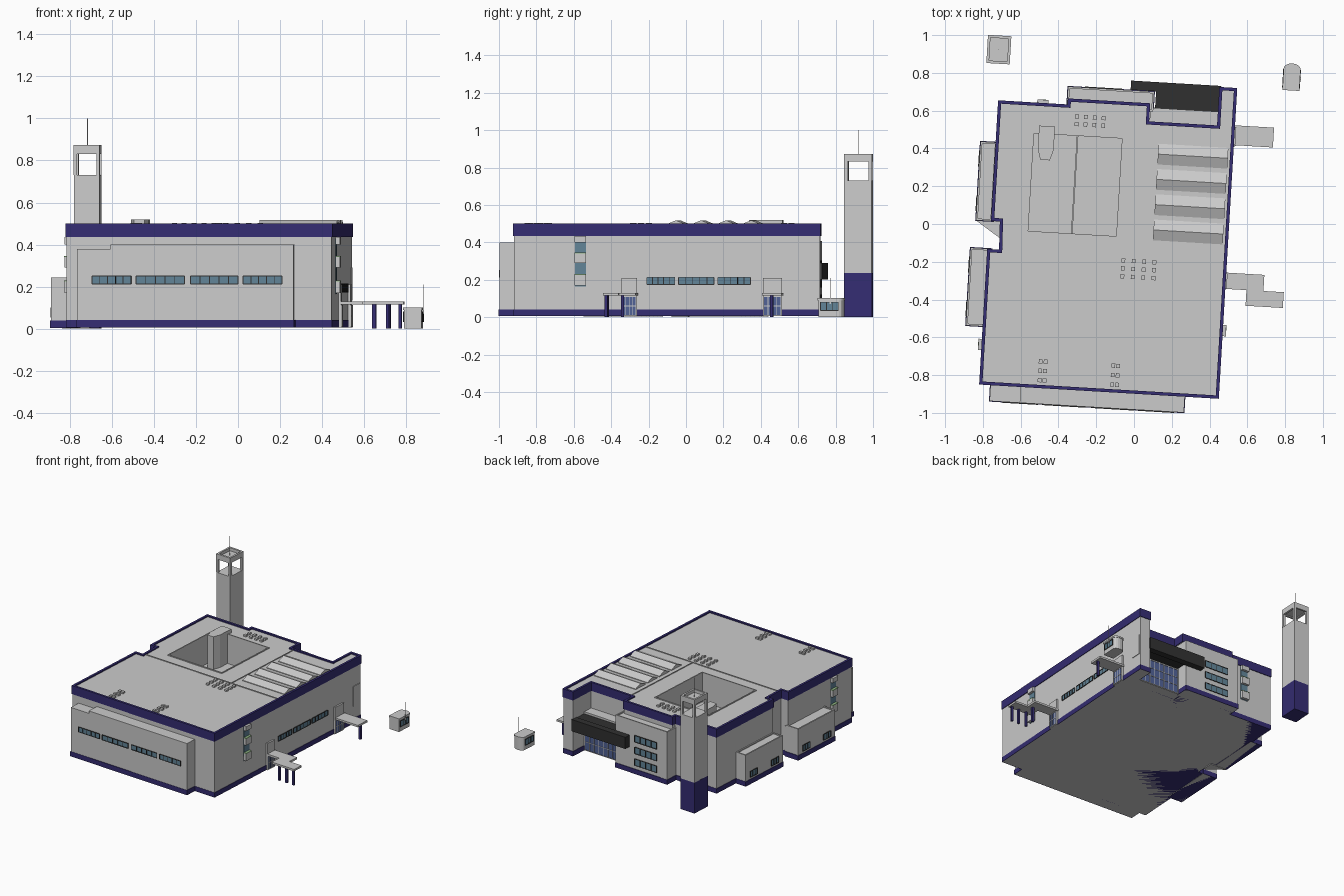
import bpy, bmesh, math
from mathutils import Vector

if "Cube" in bpy.data.objects:
    bpy.data.objects.remove(bpy.data.objects["Cube"])

TURN = math.radians(-3.4)      # the whole site is turned slightly on the grid


def material(name, rgb):
    m = bpy.data.materials.new(name)
    m.diffuse_color = (*rgb, 1)
    m.use_nodes = True
    m.node_tree.nodes["Principled BSDF"].inputs["Base Color"].default_value = m.diffuse_color
    return m


BLUE = material("blue_trim", (0.035, 0.026, 0.17))
GLASS = material("glass", (0.12, 0.23, 0.31))
DOOR = material("door_glass", (0.08, 0.12, 0.3))
DARK = material("dark_metal", (0.03, 0.03, 0.03))
GREEN = material("green_trim", (0.3, 0.5, 0.25))


def finish(name, bm, mat=None):
    bmesh.ops.recalc_face_normals(bm, faces=bm.faces)
    me = bpy.data.meshes.new(name)
    bm.to_mesh(me)
    bm.free()
    ob = bpy.data.objects.new(name, me)
    ob.rotation_euler.z = TURN
    bpy.context.collection.objects.link(ob)
    if mat:
        me.materials.append(mat)
    return ob


def boxes(name, items, mat=None):
    """One object from boxes given as (x0, x1, y0, y1, z0, z1)."""
    bm = bmesh.new()
    for b in items:
        vs = bmesh.ops.create_cube(bm, size=1)["verts"]
        for v in vs:
            v.co = Vector(((b[2*i] + b[2*i+1]) / 2 + v.co[i] * (b[2*i+1] - b[2*i])) for i in range(3))
    return finish(name, bm, mat)


def prism(name, pts, z0, z1, mat=None):
    bm = bmesh.new()
    f = bm.faces.new([bm.verts.new((x, y, z0)) for x, y in pts])
    up = bmesh.ops.extrude_face_region(bm, geom=[f])["geom"]
    bmesh.ops.translate(bm, vec=(0, 0, z1 - z0), verts=[g for g in up if isinstance(g, bmesh.types.BMVert)])
    return finish(name, bm, mat)


def offset(pts, d):
    """Mitred outward offset of a counter-clockwise outline."""
    out = []
    for i, p in enumerate(pts):
        p, a, b = Vector(p), Vector(pts[i - 1]), Vector(pts[(i + 1) % len(pts)])
        e, f = (p - a).normalized(), (b - p).normalized()
        n, m = Vector((e.y, -e.x)), Vector((f.y, -f.x))
        out.append(tuple(p + (n + m) * d / (1 + n.dot(m))))
    return out


def ring(name, pts, d_out, d_in, z0, z1, mat):
    bm = bmesh.new()
    loops = [[bm.verts.new((x, y, z)) for x, y in offset(pts, d)]
             for d, z in ((d_out, z0), (d_out, z1), (d_in, z1), (d_in, z0))]
    n = len(pts)
    for k in range(4):
        a, b = loops[k], loops[(k + 1) % 4]
        for i in range(n):
            j = (i + 1) % n
            bm.faces.new((a[i], a[j], b[j], b[i]))
    return finish(name, bm, mat)


def window(name, axis, pos, out, a0, a1, z0, z1, n=5, glass=GLASS, rows=1):
    """Framed glass strip on a wall facing along axis (out is +1 or -1)."""
    def b(u0, u1, w0, w1, d):
        p = sorted((pos - out * 0.004, pos + out * d))
        return (*p, u0, u1, w0, w1) if axis == "x" else (u0, u1, *p, w0, w1)
    boxes(name + "_glass", [b(a0, a1, z0, z1, 0.002)], glass)
    t = 0.002
    bars = [b(a0 + (a1 - a0) * i / n - t, a0 + (a1 - a0) * i / n + t, z0, z1, 0.005) for i in range(n + 1)]
    bars += [b(a0, a1, z0 + (z1 - z0) * i / rows - t, z0 + (z1 - z0) * i / rows + t, 0.005) for i in range(rows + 1)]
    boxes(name + "_frame", bars, DARK if glass == GLASS else None)


# main building
PLAN = [(-.763, -.892), (.498, -.892), (.498, .746), (.413, .746), (.413, .542), (.043, .542), (.043, .638),
        (-.384, .638), (-.384, .606), (-.752, .606), (-.752, -.024), (-.705, -.024), (-.70, -.183), (-.763, -.183)]
walls = prism("walls", PLAN, 0.005, 0.49)
pit = boxes("courtyard_cutter", [(-.557, -.09, -.07, .448, .27, .6)])
mod = walls.modifiers.new("courtyard", "BOOLEAN")
mod.object, mod.operation, mod.solver = pit, "DIFFERENCE", "EXACT"
bpy.context.view_layer.objects.active = walls
walls.select_set(True)
bpy.ops.object.modifier_apply(modifier="courtyard")
bpy.data.objects.remove(pit)
ring("roof_band", PLAN, 0.005, -0.012, 0.435, 0.5, BLUE)
prism("base_band", offset(PLAN, 0.003), 0.005, 0.042, BLUE)

# roof: courtyard kerb and divider, seam ridges, stair housing
ring("courtyard_kerb", [(-.557, -.07), (-.09, -.07), (-.09, .448), (-.557, .448)], .008, 0, .485, .496, None)
boxes("courtyard_divider", [(-.33, -.322, -.07, .448, .27, .285)])
boxes("roof_seams", [(-.69, .49, -.166, -.16, .488, .495), (.066, .072, -.16, .53, .488, .495)])
hx, hy, hw = -.49, .365, .042
prism("stair_housing", [(hx + hw, hy + .125), (hx - hw, hy + .125), (hx - hw, hy), (hx - .025, hy - .055),
                        (hx + .025, hy - .055), (hx + hw, hy)], .26, .52)

# ridged skylights
for i in range(4):
    y = -.025 + i * .134
    bm = bmesh.new()
    ends = [[bm.verts.new((x, y + dy, z)) for dy, z in ((-.055, .488), (.055, .488), (.055, .495), (0, .518), (-.055, .495))]
            for x in (.105, .475)]
    bm.faces.new(ends[0])
    bm.faces.new(ends[1])
    for k in range(5):
        bm.faces.new((ends[0][k], ends[0][k - 1], ends[1][k - 1], ends[1][k]))
    finish(f"skylight_{i}", bm)

# grids of little roof vents: first corner, columns, rows, pitch
vents = []
for x, y, nx, ny, px, py in ((-.335, .51, 4, 2, .047, .04), (-.045, -.28, 4, 3, .055, .042),
                             (-.45, -.855, 2, 3, .026, .05), (-.065, -.855, 2, 3, .026, .05)):
    vents += [(x + i*px - .01, x + i*px + .01, y + j*py - .011, y + j*py + .011, .488, .503)
              for i in range(nx) for j in range(ny)]
boxes("roof_vents", vents)

# front bay with stepped top
boxes("front_bay", [(-.708, -.548, -.981, -.88, .005, .38), (-.548, .323, -.981, -.88, .005, .40)])
boxes("front_bay_base", [(-.711, .326, -.984, -.88, .005, .042)], BLUE)
for i, (a, b) in enumerate(((-.637, -.452), (-.427, -.197), (-.167, .058), (.083, .268))):
    window(f"front_window_{i}", "y", -.981, -1, a, b, .213, .25)

# left bays with rimmed roofs and low windows
for k, (x, y0, y1) in enumerate(((-.837, -.03, .388), (-.857, -.589, -.176))):
    boxes(f"left_bay_{k}", [(x, -.74, y0, y1, .003, .235)])
    ring(f"left_bay_rim_{k}", [(x, y0), (-.75, y0), (-.75, y1), (x, y1)], 0, -.01, .23, .243, None)
    boxes(f"left_bay_base_{k}", [(x - .003, -.74, y0 - .003, y1 + .003, .003, .04)], BLUE)
    for j, y in enumerate((y0 + .05, y1 - .13)):
        window(f"left_window_{k}_{j}", "x", x, -1, y, y + .08, .055, .1, 3)
prism("left_entry_slab", [(-.837, -.03), (-.70, -.12), (-.70, -.03)], 0, .02)

# right side windows, service panel
for i, (a, b) in enumerate(((-.18, -.03), (-.01, .18), (.2, .375))):
    window(f"right_window_{i}", "x", .498, 1, a, b, .175, .213)
boxes("service_panel", [(.49, .503, .66, .735, .135, .29)])

# right side entrances with canopies on posts
for i, (a, b) in enumerate(((-.315, -.232), (.442, .545))):
    boxes(f"portal_{i}", [(.49, .51, a, b, .005, .21)])
    window(f"side_door_{i}", "x", .51, 1, a + .005, b - .005, .01, .11, 4, DOOR, 2)
boxes("side_canopy_0", [(.49, .705, -.314, -.228, .115, .13), (.615, .813, -.397, -.3135, .115, .13)])
boxes("side_canopy_1", [(.49, .71, .448, .553, .115, .13)])
boxes("canopy_posts", [(x - .008, x + .008, y - .008, y + .008, 0, .116) for x, y in
                       ((.67, -.30), (.67, -.38), (.735, -.38), (.795, -.38), (.69, .5))], BLUE)

# balcony columns on three walls
def balconies(name, axis, pos, out, a):
    def b(z0, z1, d, grow=0):
        p = sorted((pos - out * .01, pos + out * d))
        s = (a - .03 - grow, a + .03 + grow)
        return (*p, *s, z0, z1) if axis == "x" else (*s, *p, z0, z1)
    boxes(name + "_glass", [b(.165, .43, .003)], GLASS)
    boxes(name + "_ledges", [b(.17, .225, .022), b(.29, .34, .022), b(.40, .435, .022)])
    boxes(name + "_rails", [b(.225, .23, .023), b(.34, .346, .023)], GREEN)


balconies("right_balcony", "x", .498, 1, -.535)
balconies("left_balcony", "x", -.763, -1, -.685)
balconies("back_balcony", "y", .606, 1, -.52)

# back bay with three rows of windows
boxes("back_bay", [(-.392, .066, .60, .706, .005, .40)])
ring("back_bay_rim", [(-.392, .6), (.066, .6), (.066, .706), (-.392, .706)], 0, -.01, .395, .408, None)
boxes("back_bay_base", [(-.395, .069, .60, .709, .005, .042)], BLUE)
for i in range(3):
    window(f"back_window_{i}", "y", .706, 1, -.3, -.105, .07 + i * .09, .12 + i * .09, 4)

# main entrance: glazed vestibule under a dark canopy
boxes("vestibule", [(.05, .42, .53, .62, .005, .3)])
window("main_doors", "y", .62, 1, .075, .405, .01, .2, 8, DOOR, 3)
boxes("main_canopy", [(.075, .416, .615, .72, .21, .285)], DARK)
boxes("main_canopy_fascia", [(-.06, .418, .708, .757, .2, .29)], DARK)

# tower: blue foot, shaft, open lantern, aerial
tx, ty, tw, td = -.769, .879, .062, .0745
def slab(z0, z1, s=0):
    return (tx - tw + s, tx + tw - s, ty - td + s, ty + td - s, z0, z1)


boxes("tower_foot", [slab(0, .235)], BLUE)
boxes("tower_shaft", [slab(.235, .73, .001)])
posts = [(tx + i * (tw - .008) - .008, tx + i * (tw - .008) + .008,
          ty + j * (td - .009) - .009, ty + j * (td - .009) + .009, .73, .835) for i in (-1, 1) for j in (-1, 1)]
boxes("tower_lantern_posts", posts)
ring("tower_crown", [(tx - tw, ty - td), (tx + tw, ty - td), (tx + tw, ty + td), (tx - tw, ty + td)], 0, -.014, .832, .873, None)
boxes("tower_lid", [slab(.84, .85, .01)])
boxes("tower_aerial", [(tx - .0015, tx + .0015, ty - .0015, ty + .0015, .85, 1.0)])

# gate booth with rounded back
bx, by = .787, .82
arc = [(bx + .042 * math.cos(t * math.pi / 8), by + .05 + .025 * math.sin(t * math.pi / 8)) for t in range(9)]
booth = [(bx - .042, by - .062), (bx + .042, by - .062)] + arc
prism("gate_booth", booth, 0, .09)
prism("gate_booth_roof", offset(booth, .003), .09, .102)
for s in (-1, 1):
    window(f"booth_window_{s + 1}", "x", bx + s * .042, s, by - .05, by + .045, .035, .08, 3)
boxes("booth_aerial", [(bx + .046, bx + .049, by, by + .003, .07, .21), (bx + .04, bx + .05, by - .003, by + .006, .07, .09)])
